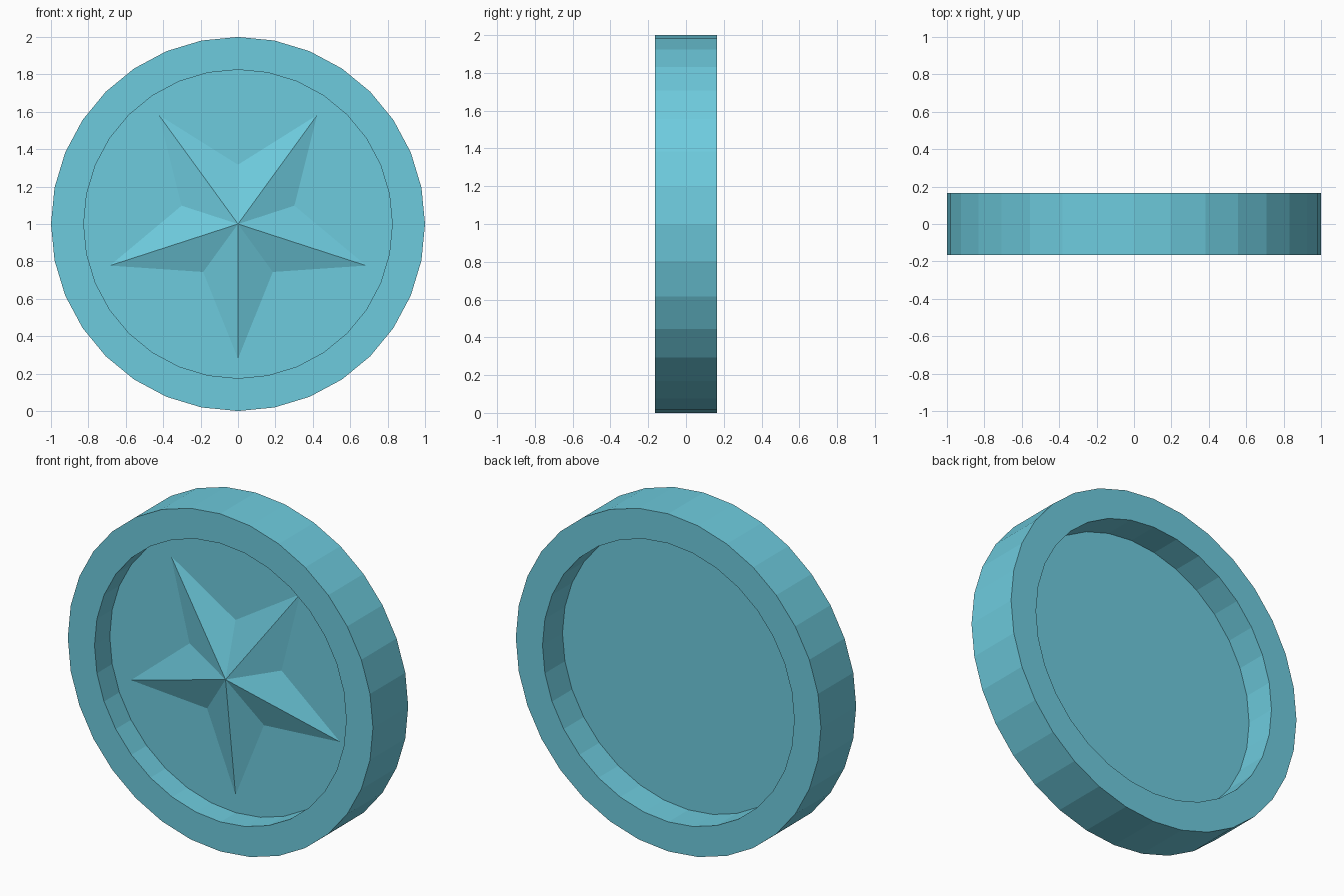
import bpy, bmesh
from math import sin, cos, pi

if "Cube" in bpy.data.objects:
    bpy.data.objects.remove(bpy.data.objects["Cube"])

SIDES, HALF = 32, 0.165
R_OUT, R_IN = 1.0, 0.825
WEB_Y = -0.022

mat = bpy.data.materials.new("light_blue")
mat.diffuse_color = (0.155, 0.6, 0.73, 1)
mat.use_nodes = True
mat.node_tree.nodes["Principled BSDF"].inputs["Base Color"].default_value = mat.diffuse_color


def make(name, build):
    bm = bmesh.new()
    build(bm)
    mesh = bpy.data.meshes.new(name)
    bm.to_mesh(mesh)
    bm.free()
    mesh.materials.append(mat)
    obj = bpy.data.objects.new(name, mesh)
    bpy.context.collection.objects.link(obj)


def ring(bm, r, y, n=SIDES):
    return [bm.verts.new((r * sin(2 * pi * i / n), y, 1 + r * cos(2 * pi * i / n)))
            for i in range(n)]


# Outer rim: square section swept round the y axis
def rim(bm):
    loops = [ring(bm, r, y) for r, y in
             ((R_OUT, -HALF), (R_OUT, HALF), (R_IN, HALF), (R_IN, -HALF))]
    for k in range(4):
        a, b = loops[k], loops[(k + 1) % 4]
        for i in range(SIDES):
            j = (i + 1) % SIDES
            bm.faces.new((a[i], a[j], b[j], b[i]))
    bmesh.ops.recalc_face_normals(bm, faces=bm.faces)


# Thin web closing the rim, recessed on both sides
def web(bm):
    bm.faces.new(ring(bm, R_IN, WEB_Y))


# Faceted five-pointed star, one point down
def star(bm):
    apex = bm.verts.new((0, -0.117, 1))
    pts = []
    for i in range(10):
        r, a = (0.317 if i % 2 == 0 else 0.72), i * pi / 5
        pts.append(bm.verts.new((r * sin(a), WEB_Y - 0.001, 1 + r * cos(a))))
    for i in range(10):
        bm.faces.new((apex, pts[(i + 1) % 10], pts[i]))
    bm.normal_update()
    for f in bm.faces:
        if f.normal.y > 0:
            f.normal_flip()


make("rim", rim)
make("web_disc", web)
make("star", star)
